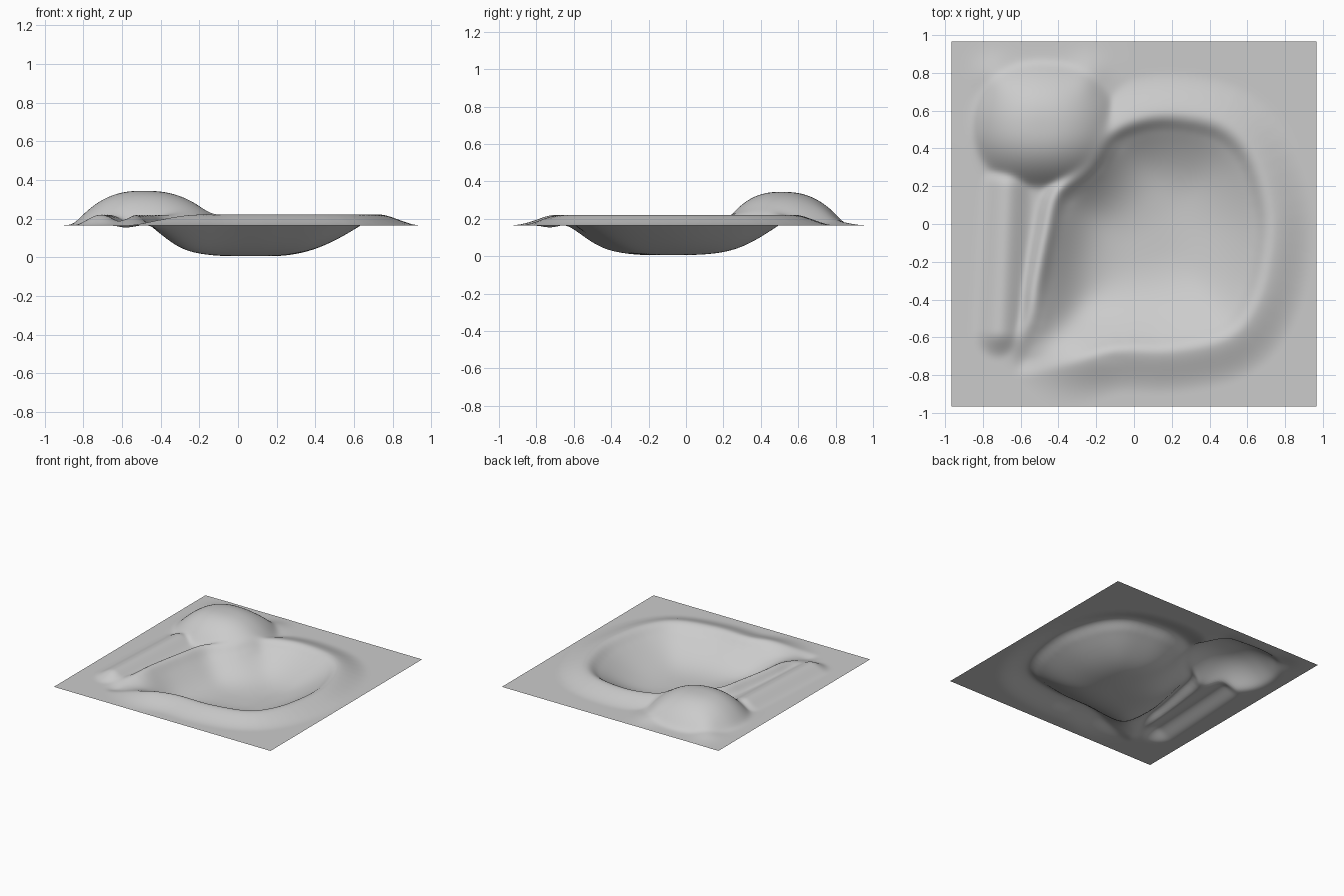
import bpy
import bmesh
import math
from mathutils import Vector

if "Cube" in bpy.data.objects:
    bpy.data.objects.remove(bpy.data.objects["Cube"])

HALF = 0.966
BASE = 0.163

# Crest line around the basin, starting beside the mound
CREST = [(-0.14, 0.47), (-0.24, 0.31), (-0.41, 0.17), (-0.47, -0.05), (-0.52, -0.3),
         (-0.56, -0.52), (-0.66, -0.7), (-0.6, -0.81), (-0.36, -0.75), (-0.1, -0.67),
         (0.2, -0.67), (0.5, -0.6), (0.65, -0.42), (0.72, -0.15), (0.72, 0.1),
         (0.63, 0.37), (0.46, 0.53), (0.2, 0.58), (0.0, 0.55)]

# Basin wall profile: distance inside the crest, drop below it
WALL = [(0, 0), (0.03, 0.01), (0.08, 0.052), (0.17, 0.112), (0.28, 0.17),
        (0.38, 0.202), (0.5, 0.217), (2, 0.219)]


def smooth(lo, hi, v):
    t = min(max((v - lo) / (hi - lo), 0), 1)
    return t * t * (3 - 2 * t)


def rounded_loop(points, steps=4):
    pts = [Vector(p) for p in points]
    loop = []
    for i in range(len(pts)):
        a, b, c, d = (pts[(i + j) % len(pts)] for j in (-1, 0, 1, 2))
        for s in range(steps):
            t = s / steps
            loop.append(0.5 * (2 * b + (c - a) * t + (2 * a - 5 * b + 4 * c - d) * t * t
                               + (3 * b - a - 3 * c + d) * t ** 3))
    return loop


LOOP = [(p.x, p.y) for p in rounded_loop(CREST)]


def segment_distance(x, y, a, b):
    dx, dy = b[0] - a[0], b[1] - a[1]
    t = ((x - a[0]) * dx + (y - a[1]) * dy) / (dx * dx + dy * dy)
    t = min(max(t, 0), 1)
    return math.hypot(x - a[0] - t * dx, y - a[1] - t * dy)


def crest_distance(x, y):
    """Distance to the crest, positive inside the basin."""
    inside, best = False, 9
    for a, b in zip(LOOP, LOOP[1:] + LOOP[:1]):
        best = min(best, segment_distance(x, y, a, b))
        if (a[1] > y) != (b[1] > y):
            if x < a[0] + (y - a[1]) / (b[1] - a[1]) * (b[0] - a[0]):
                inside = not inside
    return best if inside else -best


def wall_drop(d):
    for (d0, h0), (d1, h1) in zip(WALL, WALL[1:]):
        if d <= d1:
            return h0 + (h1 - h0) * (d - d0) / (d1 - d0)


def basin(x, y, d):
    # The rim fades out toward the outlet at the front right corner
    rim = 0.059 * smooth(-1.45, -0.9, x + y)
    if d >= 0:
        # The wall is steeper on the side of the mound
        steep = 1.35 - 0.4 * smooth(-0.3, 0.4, x)
        return rim - wall_drop(d * steep) * (0.3 + 0.7 * smooth(-1.25, -0.65, x + y))
    # Narrow ridge beside the arm, broad bank elsewhere
    width = 0.08 + 0.15 * max(smooth(-0.4, 0, x), smooth(-0.6, -0.75, y))
    return rim * (1 - smooth(0, 1, min(-d / width, 1) ** 0.9))


def mound(x, y):
    # Full, rounded dome with a soft foot
    u = (x + 0.49) / (0.36 if x < -0.49 else 0.4)
    v = (y - 0.51) / (0.31 if y < 0.51 else 0.34)
    r = (abs(u) ** 2.2 + abs(v) ** 2.2) ** (1 / 2.2)
    q = 1 - r ** 2.5
    dome = 0.09 * (q + math.sqrt(q * q + 0.02))
    # Two shallow lobes at the back
    lobes = sum(math.exp(-((x - cx) ** 2 + (y - 0.79) ** 2) / 0.01) for cx in (-0.74, -0.24))
    return dome + 0.022 * lobes


def arm(x, y):
    # Low hump running forward from the mound
    d = segment_distance(x, y, (-0.67, 0.2), (-0.71, -0.57))
    return 0.058 * (1 - smooth(0, 0.15, d))


def height(x, y, d):
    ground = basin(x, y, d)
    rises = (max(ground, 0), mound(x, y), arm(x, y))
    return BASE + min(ground, 0) + sum(h ** 4 for h in rises) ** 0.25


# Terrain sheet
bm = bmesh.new()
bmesh.ops.create_grid(bm, x_segments=140, y_segments=140, size=HALF)
inner, floor = [], []
for v in bm.verts:
    d = crest_distance(v.co.x, v.co.y)
    v.co.z = height(v.co.x, v.co.y, d)
    if not v.is_boundary:
        inner.append(v)
        if d > 0.09:
            floor.append(v)
# Soften the basin floor strongly, then all creases slightly
for verts, rounds in ((floor, 50), (inner, 3)):
    for _ in range(rounds):
        bmesh.ops.smooth_vert(bm, verts=verts, factor=0.5, use_axis_z=True)
for f in bm.faces:
    f.smooth = True
mesh = bpy.data.meshes.new("terrain")
bm.to_mesh(mesh)
bm.free()
terrain = bpy.data.objects.new("terrain", mesh)
bpy.context.collection.objects.link(terrain)

grey = bpy.data.materials.new("plain grey")
grey.use_nodes = True
grey.diffuse_color = (0.6, 0.6, 0.6, 1)
grey.node_tree.nodes["Principled BSDF"].inputs["Base Color"].default_value = (0.6, 0.6, 0.6, 1)
mesh.materials.append(grey)
